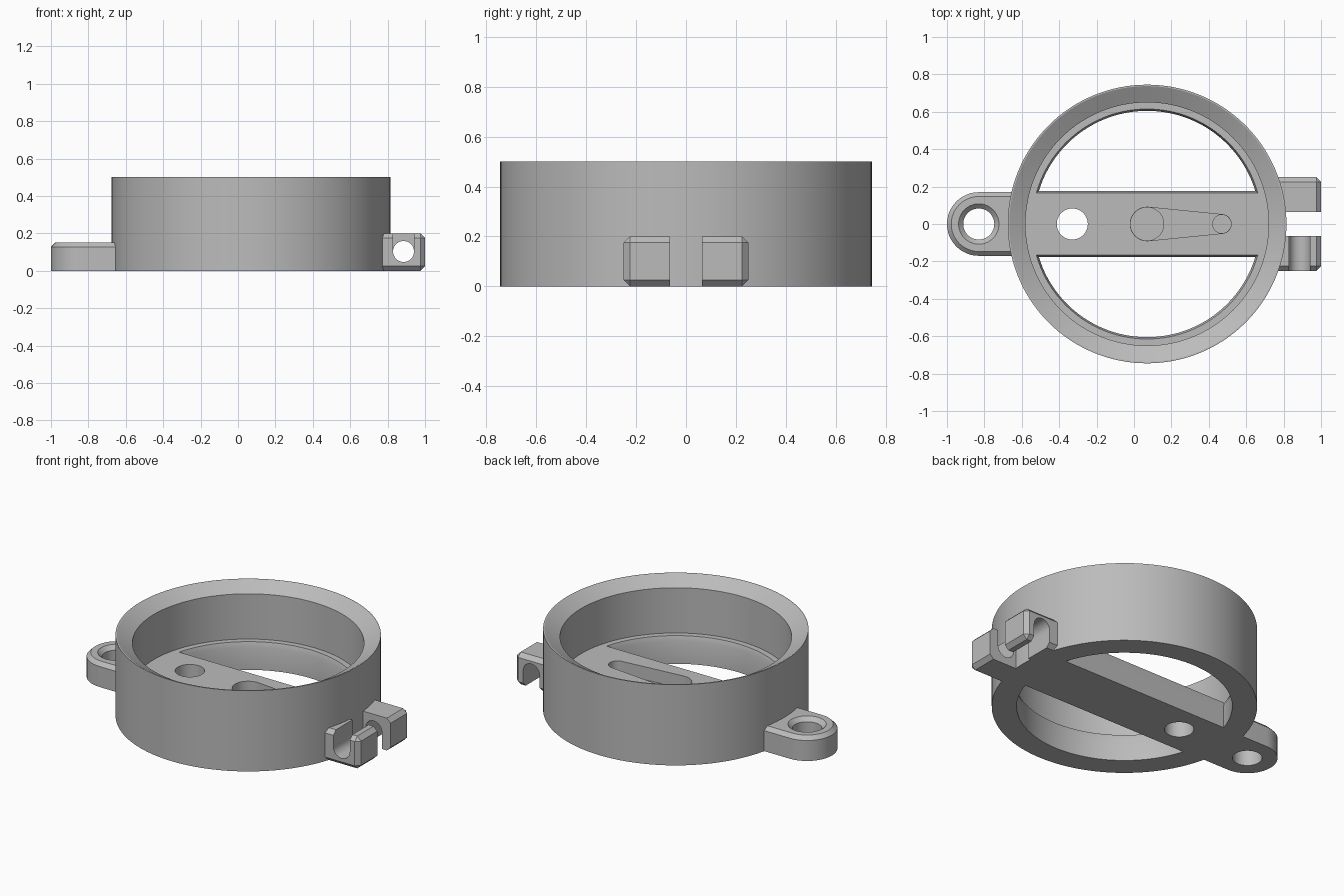
import bpy, bmesh
from math import sin, cos, pi, acos
from mathutils import Matrix

if "Cube" in bpy.data.objects:
    bpy.data.objects.remove(bpy.data.objects["Cube"])

CX = 0.07          # ring centre
FLOOR = 0.17       # top of bar and ledge

grey = bpy.data.materials.new("plain_grey")
GREY = (0.5, 0.5, 0.5, 1)
grey.diffuse_color = GREY
grey.use_nodes = True
grey.node_tree.nodes["Principled BSDF"].inputs["Base Color"].default_value = GREY


def finish(name, bm):
    bmesh.ops.recalc_face_normals(bm, faces=bm.faces[:])
    mesh = bpy.data.meshes.new(name)
    bm.to_mesh(mesh)
    bm.free()
    ob = bpy.data.objects.new(name, mesh)
    bpy.context.collection.objects.link(ob)
    mesh.materials.append(grey)
    return ob


def loft(name, loops, closed=False):
    """Bridge matching loops of points; cap the ends, or join last to first."""
    bm = bmesh.new()
    rows = [[bm.verts.new(p) for p in loop] for loop in loops]
    pairs = list(zip(rows, rows[1:]))
    if closed:
        pairs.append((rows[-1], rows[0]))
    else:
        bm.faces.new(rows[0])
        bm.faces.new(rows[-1])
    n = len(rows[0])
    for a, b in pairs:
        for i in range(n):
            j = (i + 1) % n
            bm.faces.new((a[i], a[j], b[j], b[i]))
    return finish(name, bm)


def circle(x, r, z, n=48):
    return [(x + r * cos(2 * pi * i / n), r * sin(2 * pi * i / n), z) for i in range(n)]


def arc(x, r, start, end, z, n=24):
    return [(x + r * cos(start + (end - start) * i / n),
             r * sin(start + (end - start) * i / n), z) for i in range(n + 1)]


def boolean(ob, tool, operation="DIFFERENCE"):
    """Apply a boolean and discard the tool object."""
    tool.hide_render = True
    mod = ob.modifiers.new("cut", "BOOLEAN")
    mod.operation = operation
    mod.solver = "EXACT"
    mod.object = tool
    bpy.context.view_layer.objects.active = ob
    bpy.ops.object.modifier_apply(modifier=mod.name)
    bpy.data.objects.remove(tool)


def smooth(ob):
    bpy.ops.object.select_all(action="DESELECT")
    ob.select_set(True)
    bpy.context.view_layer.objects.active = ob
    bpy.ops.object.shade_smooth_by_angle(angle=pi / 8)


# Ring: flared lip, straight wall, ledge and slightly tapered floor opening
profile = [(0.745, 0), (0.745, 0.5), (0.737, 0.5), (0.65, 0.45), (0.65, FLOOR),
           (0.615, FLOOR), (0.605, 0.14), (0.605, 0)]
smooth(loft("ring_body", [circle(CX, r, z, 128) for r, z in profile], closed=True))

# Cross bar with chamfered top edges
section = [(-0.177, 0), (0.177, 0), (0.177, 0.14), (0.167, FLOOR), (-0.167, FLOOR), (-0.177, 0.14)]
bar = loft("cross_bar", [[(CX + s * 0.625, y, z) for y, z in section] for s in (-1, 1)])
boolean(bar, loft("bar_hole", [circle(-0.33, 0.083, z) for z in (-0.1, 0.3)]))

# Tapered recess in the bar, deeper at its round ends
BIG, SMALL, REACH = 0.09, 0.05, 0.4
tilt = acos((BIG - SMALL) / REACH)


def teardrop(z):
    return (arc(CX, BIG, tilt, 2 * pi - tilt, z)
            + arc(CX + REACH, SMALL, -tilt, tilt, z))


boolean(bar, loft("recess", [teardrop(z) for z in (0.09, 0.3)]))
for x, r in ((CX, BIG - 0.001), (CX + REACH, SMALL - 0.001)):
    boolean(bar, loft("recess_end", [circle(x, r, z) for z in (0.07, 0.3)]))
smooth(bar)

# Mounting lug with chamfered rim and countersunk hole
LUG_X, LUG_R = -0.83, 0.17


def lug_outline(inset, z):
    r = LUG_R - inset
    return arc(LUG_X, r, pi / 2, 3 * pi / 2, z) + [(-0.64, -r, z), (-0.64, r, z)]


lug = loft("mounting_lug", [lug_outline(0, 0), lug_outline(0, 0.127), lug_outline(0.023, 0.15)])
boolean(lug, loft("lug_hole", [circle(LUG_X, r, z) for r, z in
                               ((0.083, -0.1), (0.083, 0.125), (0.108, 0.15), (0.108, 0.3))]))
smooth(lug)

# Pair of hooks: the front one opens upward, the back one downward
X0, X1, Y0, Y1, TOP = 0.76, 1.0, 0.065, 0.25, 0.2
for name, side in (("front_hook", -1), ("back_hook", 1)):
    bm = bmesh.new()
    bmesh.ops.create_cube(bm, size=1)
    bmesh.ops.scale(bm, vec=(X1 - X0, Y1 - Y0, TOP), verts=bm.verts)
    bmesh.ops.translate(bm, vec=((X0 + X1) / 2, side * (Y0 + Y1) / 2, TOP / 2), verts=bm.verts)
    outer = []
    for e in bm.edges:
        mid = (e.verts[0].co + e.verts[1].co) / 2
        at_end = mid.x > X1 - 0.01
        at_side = abs(mid.y) > Y1 - 0.01
        at_inner = abs(mid.y) < Y0 + 0.01
        if (at_end or at_side) and not at_inner and mid.x > X0 + 0.01:
            outer.append(e)
    bmesh.ops.bevel(bm, geom=outer, offset=0.025, segments=1, affect="EDGES")
    hook = finish(name, bm)

    # Round-ended channel running front to back
    cx, cz, r = 0.885, 0.103, 0.056
    away = -side                       # direction the channel opens
    pts = [(cx + r * cos(pi * i / 16), cz - away * r * sin(pi * i / 16)) for i in range(17)]
    pts += [(cx - r, cz + away * 0.2), (cx + r, cz + away * 0.2)]
    boolean(hook, loft("channel", [[(x, side * y, z) for x, z in pts] for y in (0, 0.4)]))
    smooth(hook)
